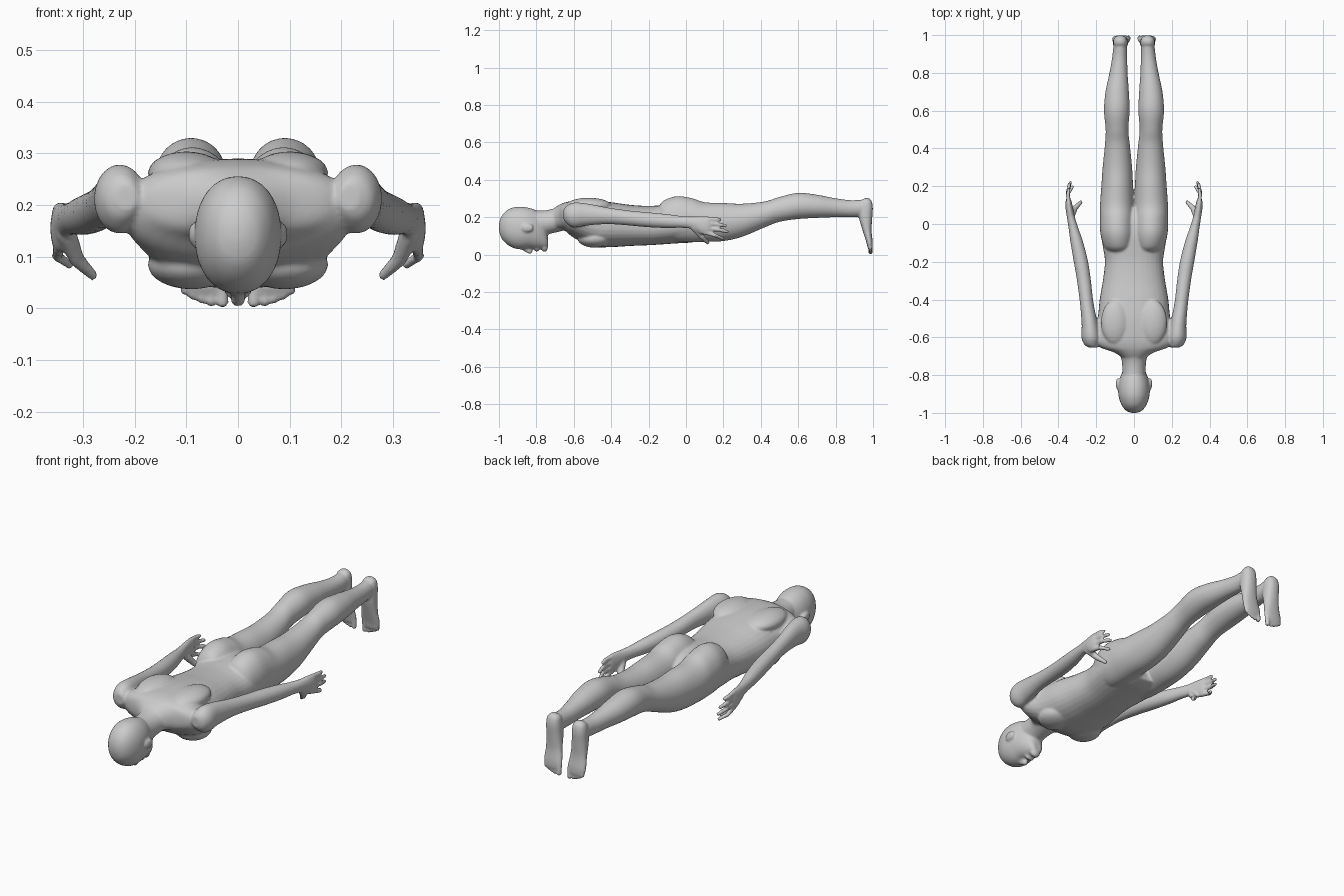
import bpy, bmesh, math
from mathutils import Vector, Matrix

bm = bmesh.new()


def spline(rows, steps=5):
    """Catmull-Rom interpolation of section rows."""
    out = []
    for i in range(len(rows) - 1):
        a, b, c, d = (rows[max(0, min(len(rows) - 1, i + k))] for k in (-1, 0, 1, 2))
        for s in range(steps):
            t = s / steps
            out.append([0.5 * (2 * q + (r - p) * t + (2 * p - 5 * q + 4 * r - w) * t * t
                               + (3 * q - p - 3 * r + w) * t ** 3)
                        for p, q, r, w in zip(a, b, c, d)])
    return out + [list(rows[-1])]


def loft(rows, side=1, axis='Y', power=2.0, n=32):
    """Rows: position on axis, centre x, half width, low and high of the other axis."""
    rings = []
    for t, x, rx, lo, hi in spline(rows):
        ring = []
        for k in range(n):
            a = 2 * math.pi * k / n
            c, s = (math.copysign(abs(f) ** (2 / power), f) for f in (math.cos(a), math.sin(a)))
            px, po = side * (x + rx * c), (lo + hi) / 2 + (hi - lo) / 2 * s
            ring.append(bm.verts.new((px, t, po) if axis == 'Y' else (px, po, t)))
        rings.append(ring)
    for r0, r1 in zip(rings, rings[1:]):
        for k in range(n):
            bm.faces.new((r0[k], r0[(k + 1) % n], r1[(k + 1) % n], r1[k]))
    bm.faces.new(rings[0])
    bm.faces.new(rings[-1])


def blob(centre, radii, side=1):
    m = Matrix.Translation((side * centre[0], centre[1], centre[2])) @ Matrix.Diagonal((*radii, 1))
    bmesh.ops.create_icosphere(bm, subdivisions=3, radius=1, matrix=m)


def digit(points, r0, r1, side=1):
    """Rounded finger or toe: close-set balls along a bent line."""
    pts = [Vector(p) for p in points]
    n = 8 * (len(pts) - 1)
    for i in range(n + 1):
        k = min(i // 8, len(pts) - 2)
        r = r0 + (r1 - r0) * i / n
        blob(pts[k].lerp(pts[k + 1], i / 8 - k), (r, r, r), side)


# torso
loft([(-.71, 0, .06, .125, .245), (-.68, 0, .105, .135, .265), (-.65, 0, .185, .13, .278),
      (-.6, 0, .225, .09, .287), (-.5, 0, .193, .043, .29), (-.4, 0, .182, .04, .28),
      (-.3, 0, .165, .046, .266), (-.2, 0, .154, .05, .26), (-.12, 0, .165, .055, .265),
      (-.05, 0, .174, .06, .268), (.03, 0, .172, .065, .255), (.09, 0, .13, .08, .22)], power=2.3)
# neck
loft([(-.83, 0, .06, .11, .235), (-.76, 0, .062, .105, .236), (-.71, 0, .068, .115, .246),
      (-.65, 0, .09, .13, .272)])
# head
loft([(-1.0, 0, .015, .13, .165), (-.988, 0, .042, .09, .202), (-.96, 0, .065, .057, .235),
      (-.92, 0, .08, .034, .253), (-.88, 0, .084, .028, .256), (-.84, 0, .08, .032, .25),
      (-.8, 0, .069, .03, .235), (-.77, 0, .055, .03, .2), (-.75, 0, .04, .033, .14),
      (-.738, 0, .024, .04, .09)], power=2.15)
# nose, lips and chin
digit([(0, -.875, .034), (0, -.835, .018)], .009, .015)
blob((0, -.798, .03), (.026, .014, .014))
blob((0, -.757, .036), (.026, .018, .022))

for s in (1, -1):
    # ear, shoulder blade and chest muscle
    blob((.087, -.846, .143), (.009, .032, .022), s)
    blob((.1, -.52, .262), (.075, .12, .042), s)
    blob((.09, -.49, .085), (.085, .09, .048), s)
    # leg with buttock and calf
    loft([(-.15, .08, .05, .13, .25), (-.12, .084, .075, .09, .288), (-.05, .088, .09, .07, .312),
          (.03, .09, .09, .066, .302), (.1, .091, .089, .068, .28), (.2, .089, .084, .072, .276),
          (.3, .088, .078, .095, .272), (.42, .088, .066, .145, .284), (.5, .09, .06, .175, .308),
          (.6, .091, .068, .19, .33), (.7, .089, .062, .196, .32), (.8, .082, .048, .2, .301),
          (.88, .076, .04, .2, .291), (.94, .073, .036, .205, .293), (.97, .073, .03, .22, .29)], s)
    # foot
    loft([(.302, .073, .015, .955, .978), (.285, .073, .032, .935, .993), (.25, .073, .038, .925, .999),
          (.2, .072, .04, .924, .996), (.13, .07, .043, .944, .992), (.07, .067, .05, .963, .998),
          (.04, .065, .046, .97, .998), (.03, .062, .036, .976, .995)], s, 'Z', 2.3)
    # toes
    for i, (x, z) in enumerate(zip((.03, .053, .071, .088, .104), (0, .002, .008, .016, .025))):
        r = .0125 if i == 0 else .0092
        digit([(x * .97, .984, z + .05), (x, .986, z + r)], r * .95, r, s)
    # arm and palm
    loft([(-.655, .215, .02, .19, .24), (-.64, .224, .038, .168, .26), (-.6, .228, .05, .145, .278),
          (-.53, .234, .043, .155, .273), (-.42, .25, .036, .163, .252), (-.3, .265, .037, .155, .235),
          (-.2, .281, .038, .146, .226), (-.1, .302, .034, .142, .216), (-.02, .321, .026, .143, .206),
          (.04, .335, .021, .135, .204), (.08, .342, .02, .11, .206), (.115, .346, .017, .106, .204),
          (.13, .346, .012, .112, .198)], s)
    # fingers
    for z0, y, x, z in ((.193, .182, .345, .187), (.168, .212, .343, .155),
                        (.143, .22, .337, .122), (.117, .197, .326, .085)):
        digit([(.346, .105, z0), (.35, (.105 + y) / 2 + .01, (z0 + z) / 2), (x, y, z)], .0125, .0095, s)
    # thumb
    digit([(.332, .045, .145), (.312, .085, .095), (.281, .116, .064)], .02, .0105, s)

# fuse all parts into one smooth skin
bmesh.ops.recalc_face_normals(bm, faces=bm.faces)
mesh = bpy.data.meshes.new("body")
bm.to_mesh(mesh)
bm.free()
body = bpy.data.objects.new("body", mesh)
bpy.context.collection.objects.link(body)
remesh = body.modifiers.new("fuse", 'REMESH')
remesh.mode = 'VOXEL'
remesh.voxel_size = .006
remesh.use_smooth_shade = True
smooth = body.modifiers.new("soften", 'SMOOTH')
smooth.factor = .5
smooth.iterations = 5
